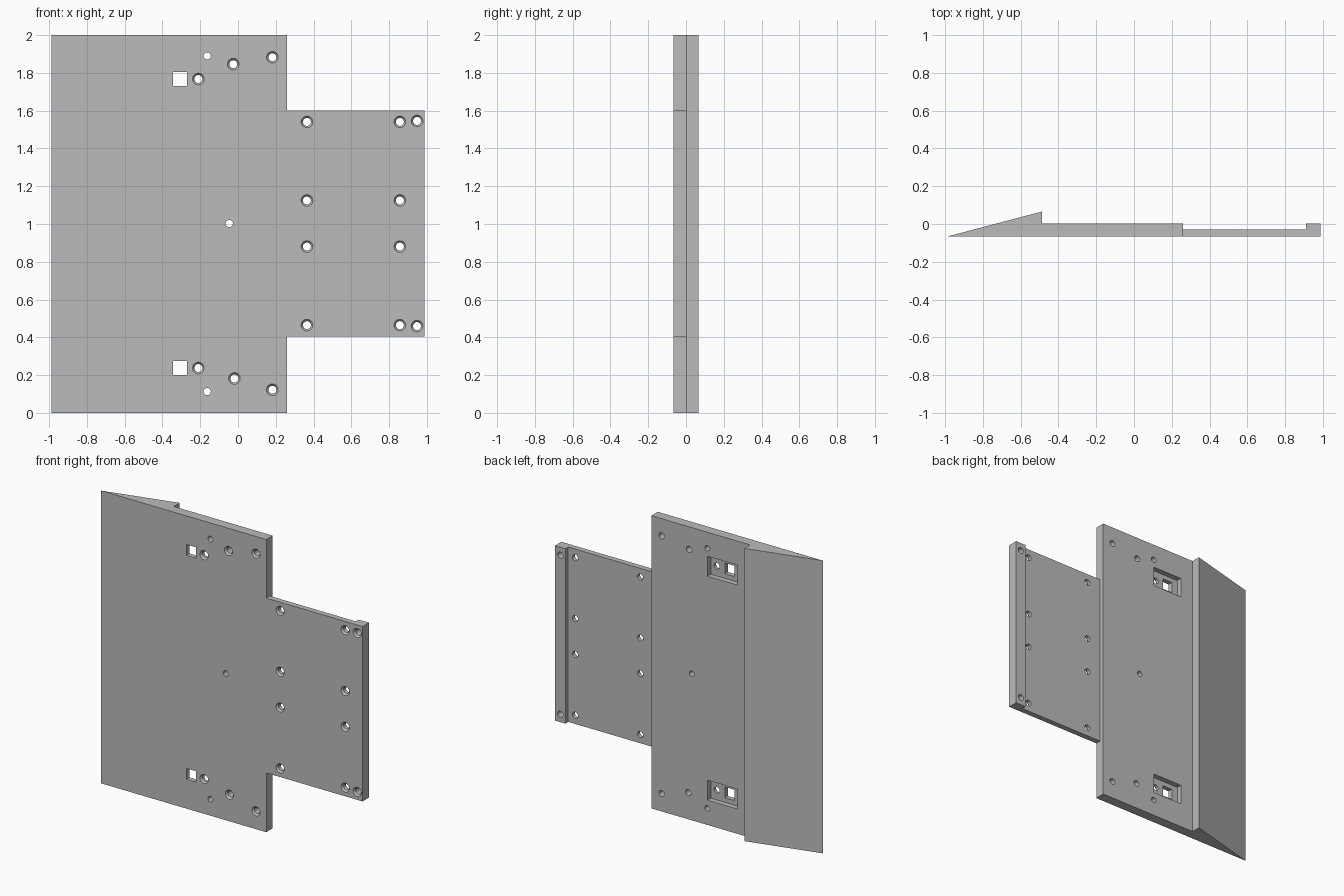
import bpy, bmesh
from math import cos, sin, pi

cube = bpy.data.objects.get("Cube")
if cube:
    bpy.data.objects.remove(cube, do_unlink=True)

grey = bpy.data.materials.new("plate grey")
grey.use_nodes = True
grey.diffuse_color = (0.5, 0.5, 0.5, 1)
grey.node_tree.nodes["Principled BSDF"].inputs["Base Color"].default_value = (0.5, 0.5, 0.5, 1)

FRONT, BACK, FLOOR, REAR = -0.066, 0.003, -0.028, 0.066
MID = 1.0025          # height of the mirror plane for the fixings


def make(name, bm):
    bmesh.ops.recalc_face_normals(bm, faces=bm.faces)
    mesh = bpy.data.meshes.new(name)
    bm.to_mesh(mesh)
    bm.free()
    mesh.materials.append(grey)
    ob = bpy.data.objects.new(name, mesh)
    bpy.context.collection.objects.link(ob)
    return ob


def box(bm, x0, x1, y0, y1, z0, z1):
    for v in bmesh.ops.create_cube(bm, size=1)["verts"]:
        v.co = (x1 if v.co.x > 0 else x0,
                y1 if v.co.y > 0 else y0,
                z1 if v.co.z > 0 else z0)


def bore(bm, x, z, profile, n=32):
    """Closed turned shape along y from (y, radius) pairs."""
    rings = [[bm.verts.new((x + r * cos(2 * pi * i / n), y, z + r * sin(2 * pi * i / n)))
              for i in range(n)] for y, r in profile]
    for a, b in zip(rings, rings[1:]):
        for i in range(n):
            j = (i + 1) % n
            bm.faces.new((a[i], a[j], b[j], b[i]))
    bm.faces.new(rings[0])
    bm.faces.new(rings[-1])


def cut(target, name, bm):
    cutter = make(name, bm)
    cutter.hide_render = True
    mod = target.modifiers.new(name, 'BOOLEAN')
    mod.operation, mod.solver, mod.object = 'DIFFERENCE', 'EXACT', cutter
    bpy.ops.object.modifier_apply(modifier=mod.name)
    bpy.data.objects.remove(cutter, do_unlink=True)


# Plate with wedge edge, thin tongue and end lip, extruded upwards
outline = [(-0.988, FRONT), (0.988, FRONT), (0.988, BACK), (0.91, BACK), (0.91, FLOOR),
           (0.26, FLOOR), (0.26, BACK), (-0.487, BACK), (-0.487, REAR)]
bm = bmesh.new()
face = bm.faces.new([bm.verts.new((x, y, 0)) for x, y in outline])
top = bmesh.ops.extrude_face_region(bm, geom=[face])["geom"]
bmesh.ops.translate(bm, vec=(0, 0, 2), verts=[v for v in top if isinstance(v, bmesh.types.BMVert)])
plate = make("wedge_plate", bm)
bpy.context.view_layer.objects.active = plate
plate.select_set(True)

# Corners removed above and below the tongue
bm = bmesh.new()
box(bm, 0.26, 1.2, -0.2, 0.2, 1.6, 2.2)
box(bm, 0.26, 1.2, -0.2, 0.2, -0.2, 0.405)
cut(plate, "corner_cutter", bm)

# Rear pockets
bm = bmesh.new()
for side in (1, -1):
    z = MID + side * 0.765
    box(bm, -0.39, -0.165, -0.033, 0.2, z - 0.068, z + 0.068)
cut(plate, "pocket_cutter", bm)

# Square windows, countersunk screw holes and plain pin holes
bm = bmesh.new()
sunk = [(-0.21, 0.765), (0.182, 0.88), (0.365, 0.538), (0.365, 0.122),
        (0.857, 0.538), (0.857, 0.122), (0.948, 0.543)]
screws = [(x, MID + s * h) for x, h in sunk for s in (1, -1)]
screws += [(-0.025, 1.846), (-0.019, 0.182)]
for x, z in screws:
    bore(bm, x, z, [(FRONT - 0.012, 0.041), (FRONT + 0.012, 0.021), (0.2, 0.021)])
for x, z in [(-0.163, 1.89), (-0.163, 0.113), (-0.046, MID)]:
    bore(bm, x, z, [(-0.2, 0.019), (0.2, 0.019)])
for side in (1, -1):
    z = MID + side * 0.765
    box(bm, -0.344, -0.27, -0.2, 0.2, z - 0.037, z + 0.037)
cut(plate, "hole_cutter", bm)

bpy.ops.object.shade_smooth_by_angle(angle=pi / 6)
